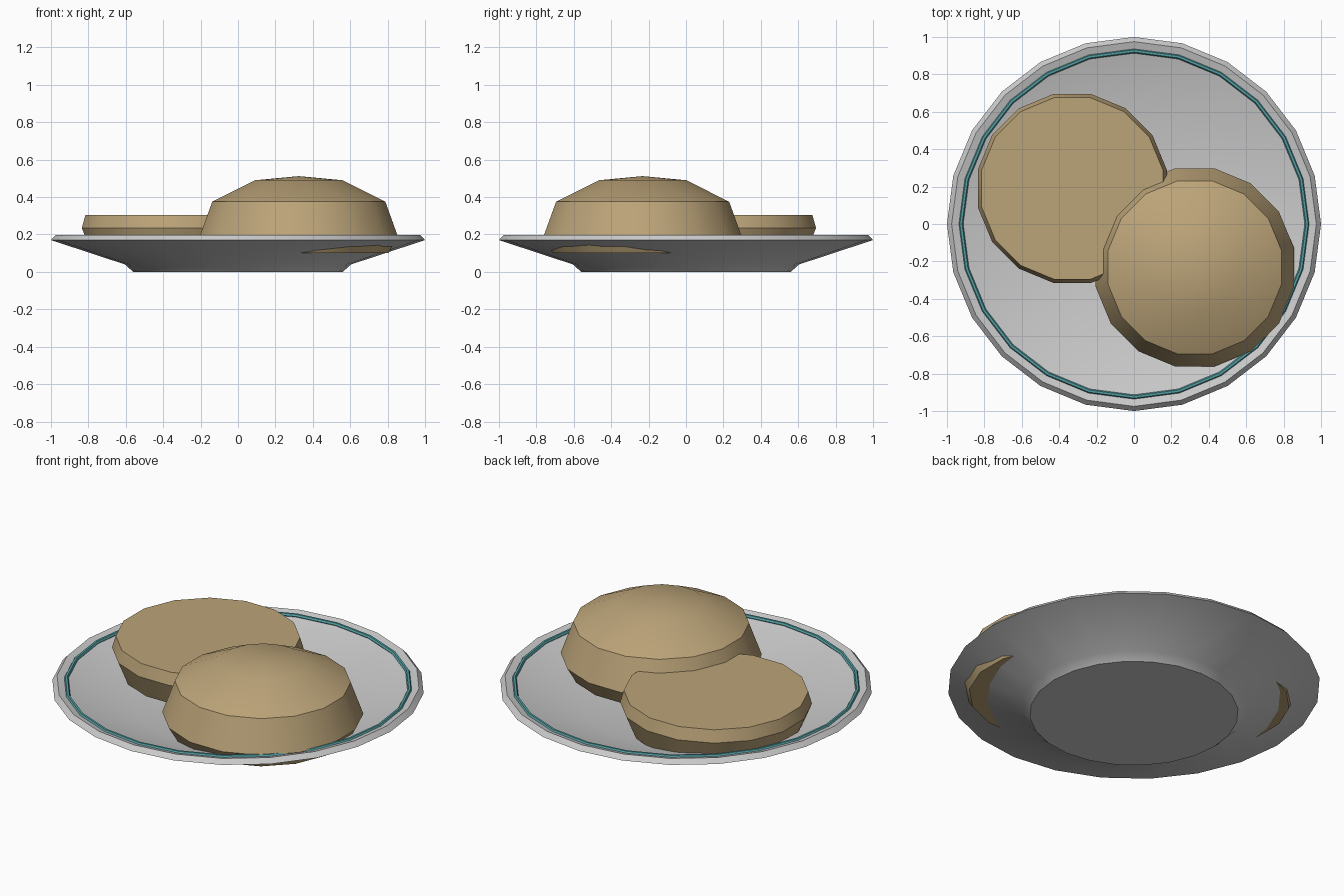
import bpy, bmesh, math

if "Cube" in bpy.data.objects:
    bpy.data.objects.remove(bpy.data.objects["Cube"])


def material(name, color):
    m = bpy.data.materials.new(name)
    m.diffuse_color = (*color, 1)
    m.use_nodes = True
    m.node_tree.nodes["Principled BSDF"].inputs["Base Color"].default_value = m.diffuse_color
    return m


def lathe(name, profile, sides, center=(0, 0), turn=0.0, mat=None, closed=False):
    """Revolve (radius, z) points around z; open ends are capped."""
    bm = bmesh.new()
    rings = []
    for r, z in profile:
        if r == 0:
            rings.append([bm.verts.new((0, 0, z))] * sides)
        else:
            rings.append([bm.verts.new((r * math.cos(turn + math.tau * i / sides),
                                        r * math.sin(turn + math.tau * i / sides), z))
                          for i in range(sides)])
    pairs = list(zip(rings, rings[1:]))
    if closed:
        pairs.append((rings[-1], rings[0]))
    for a, b in pairs:
        for i in range(sides):
            j = (i + 1) % sides
            bm.faces.new(list(dict.fromkeys((a[i], a[j], b[j], b[i]))))
    if not closed:
        for ring in (rings[0], rings[-1]):
            if ring[0] is not ring[1]:
                bm.faces.new(ring)
    bmesh.ops.recalc_face_normals(bm, faces=bm.faces)
    me = bpy.data.meshes.new(name)
    bm.to_mesh(me)
    bm.free()
    ob = bpy.data.objects.new(name, me)
    ob.location = (*center, 0)
    bpy.context.collection.objects.link(ob)
    if mat:
        me.materials.append(mat)
    bpy.ops.object.select_all(action='DESELECT')
    ob.select_set(True)
    bpy.context.view_layer.objects.active = ob
    bpy.ops.object.shade_smooth_by_angle(angle=math.radians(30))
    return ob


bread = material("bread", (0.50, 0.37, 0.19))
teal = material("teal", (0.09, 0.35, 0.37))

# Plate with foot, sloped wall and bevelled rim
lathe("plate", [(0.56, 0), (0.605, 0.04), (1.0, 0.17), (0.975, 0.197),
                (0.935, 0.185), (0.56, 0.08)], 24)

# Painted ring inside the rim
ring = [(0.925 + 0.012 * math.cos(math.tau * k / 6),
         0.184 + 0.012 * math.sin(math.tau * k / 6)) for k in range(6)]
lathe("rim_ring", ring, 24, mat=teal, closed=True)

# Bun halves, 16 sided with flats facing the axes
half_step = math.pi / 16
lathe("bun_bottom", [(0.46, 0.10), (0.515, 0.235), (0.495, 0.305)], 16,
      (-0.33, 0.19), half_step, bread)
lathe("bun_top", [(0.488, 0.10), (0.54, 0.19), (0.472, 0.375), (0.238, 0.49), (0, 0.512)],
      16, (0.325, -0.232), half_step, bread)
